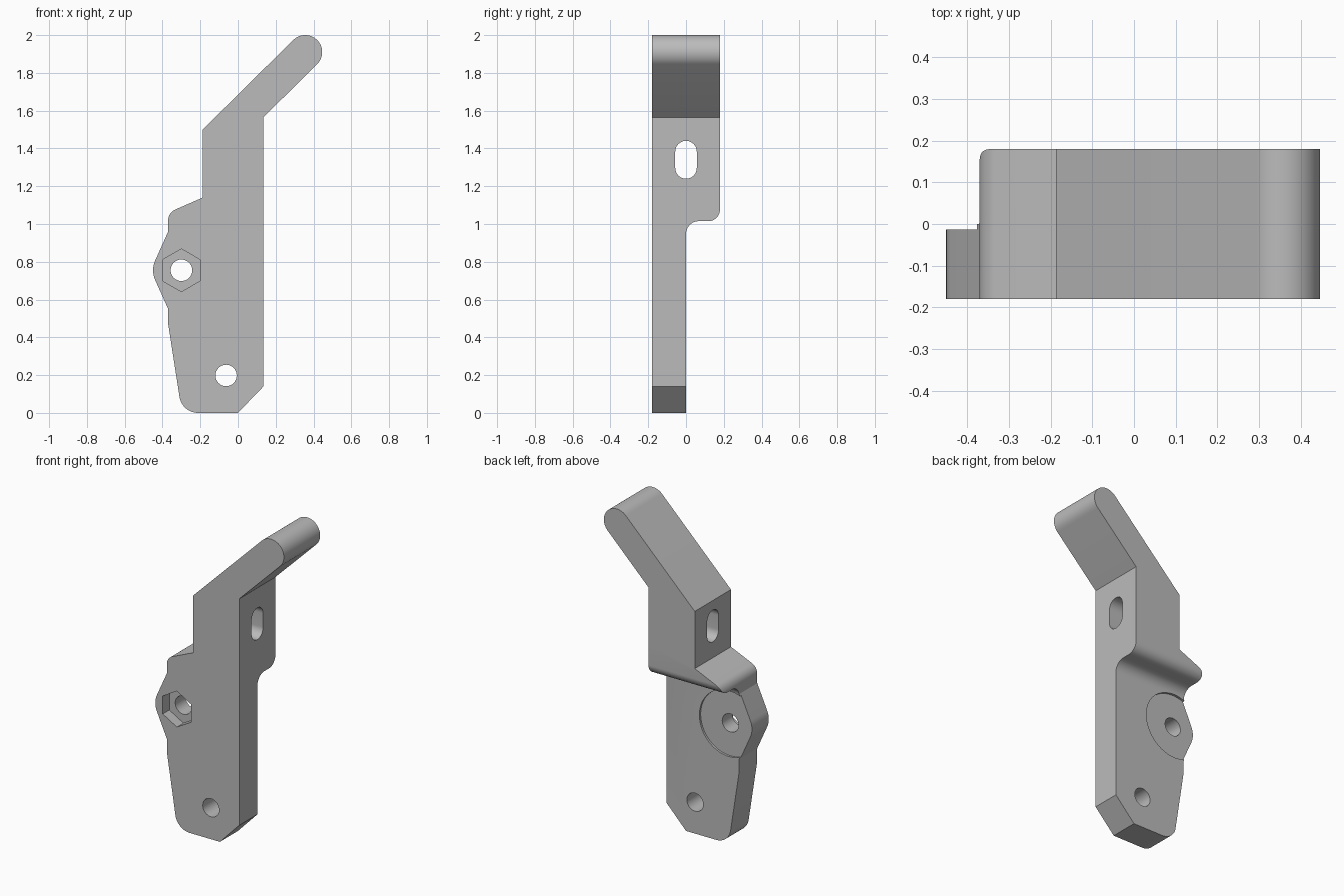
import bpy, bmesh, math
from mathutils import Vector

if "Cube" in bpy.data.objects:
    bpy.data.objects.remove(bpy.data.objects["Cube"], do_unlink=True)

grey = bpy.data.materials.new("plain grey")
grey.use_nodes = True
colour = (0.5, 0.5, 0.5, 1)
grey.diffuse_color = colour
grey.node_tree.nodes["Principled BSDF"].inputs["Base Color"].default_value = colour


def rounded(corners, steps=12):
    """Outline from (u, v, radius) corners, each rounded by a tangent arc."""
    out = []
    for i, (u, v, r) in enumerate(corners):
        p = Vector((u, v))
        if r == 0:
            out.append(p)
            continue
        a = (Vector(corners[i - 1][:2]) - p).normalized()
        b = (Vector(corners[(i + 1) % len(corners)][:2]) - p).normalized()
        half = a.angle(b) / 2
        centre = p + (a + b).normalized() * r / math.sin(half)
        start = p + a * r / math.tan(half) - centre
        end = p + b * r / math.tan(half) - centre
        sweep = start.angle_signed(end)
        for k in range(steps + 1):
            t = -sweep * k / steps
            c, s = math.cos(t), math.sin(t)
            out.append(centre + Vector((start.x * c - start.y * s,
                                        start.x * s + start.y * c)))
    return out


def ring(u, v, r, sides):
    return [Vector((u + r * math.sin(math.tau * i / sides),
                    v + r * math.cos(math.tau * i / sides))) for i in range(sides)]


def prism(name, outline, lo, hi, axis="Y"):
    """Extrude an outline in XZ along Y, or one in YZ along X."""
    def place(p, d):
        return (p.x, d, p.y) if axis == "Y" else (d, p.x, p.y)
    bm = bmesh.new()
    n = len(outline)
    near = [bm.verts.new(place(p, lo)) for p in outline]
    far = [bm.verts.new(place(p, hi)) for p in outline]
    bm.faces.new(near)
    bm.faces.new(far)
    for i in range(n):
        j = (i + 1) % n
        bm.faces.new((near[i], near[j], far[j], far[i]))
    bmesh.ops.recalc_face_normals(bm, faces=bm.faces)
    mesh = bpy.data.meshes.new(name)
    bm.to_mesh(mesh)
    bm.free()
    mesh.materials.append(grey)
    obj = bpy.data.objects.new(name, mesh)
    bpy.context.collection.objects.link(obj)
    return obj


# Lever body: side outline with a round-ended slanted handle
tip, reach = Vector((0.356, 1.91)), 0.09
handle_end = [tip + reach * Vector((math.cos(a), math.sin(a)))
              for a in (math.radians(-45 + 180 * i / 24) for i in range(25))]
lower = [(0, 0, 0), (0.135, 0.14, 0), (0.135, 1.565, 0)]
upper = [(-0.187, 1.5, 0), (-0.187, 1.14, 0), (-0.37, 1.06, 0.061),
         (-0.37, 0.96, 0), (-0.462, 0.755, 0.127), (-0.37, 0.55, 0),
         (-0.37, 0.47, 0), (-0.297, 0, 0.1)]
outline = rounded(lower + [(p.x, p.y, 0) for p in handle_end] + upper)
body = prism("lever_body", outline, -0.18, 0.18)

# Rear relief that thins the lower half, with blended step
step = [(0, -0.2, 0), (0, 1.015, 0.068), (0.18, 1.015, 0.062),
        (0.18, 1.2, 0), (0.4, 1.2, 0), (0.4, -0.2, 0)]
pivot = (-0.3, 0.755)
cutters = [
    prism("rear_relief_cutter", rounded(step), -1, 1, "X"),
    prism("washer_recess_cutter", ring(*pivot, 0.207, 64), -0.013, 0.3),
    prism("pivot_hole_cutter", ring(*pivot, 0.057, 32), -0.5, 0.5),
    prism("nut_pocket_cutter", ring(*pivot, 0.113, 6), -0.3, -0.115),
    prism("lower_hole_cutter", ring(-0.063, 0.198, 0.057, 32), -0.5, 0.5),
    prism("slot_cutter", rounded([(-0.057, 1.24, 0.0569), (0.057, 1.24, 0.0569),
                                  (0.057, 1.44, 0.0569), (-0.057, 1.44, 0.0569)]),
          -1, 1, "X"),
]

# Cut every opening, then drop the cutters
bpy.ops.object.select_all(action="DESELECT")
body.select_set(True)
bpy.context.view_layer.objects.active = body
for cutter in cutters:
    cutter.hide_render = True
    mod = body.modifiers.new(cutter.name, "BOOLEAN")
    mod.operation = "DIFFERENCE"
    mod.solver = "EXACT"
    mod.object = cutter
    bpy.ops.object.modifier_apply(modifier=mod.name)
    bpy.data.objects.remove(cutter, do_unlink=True)

bpy.ops.object.shade_smooth_by_angle(angle=math.radians(20))
